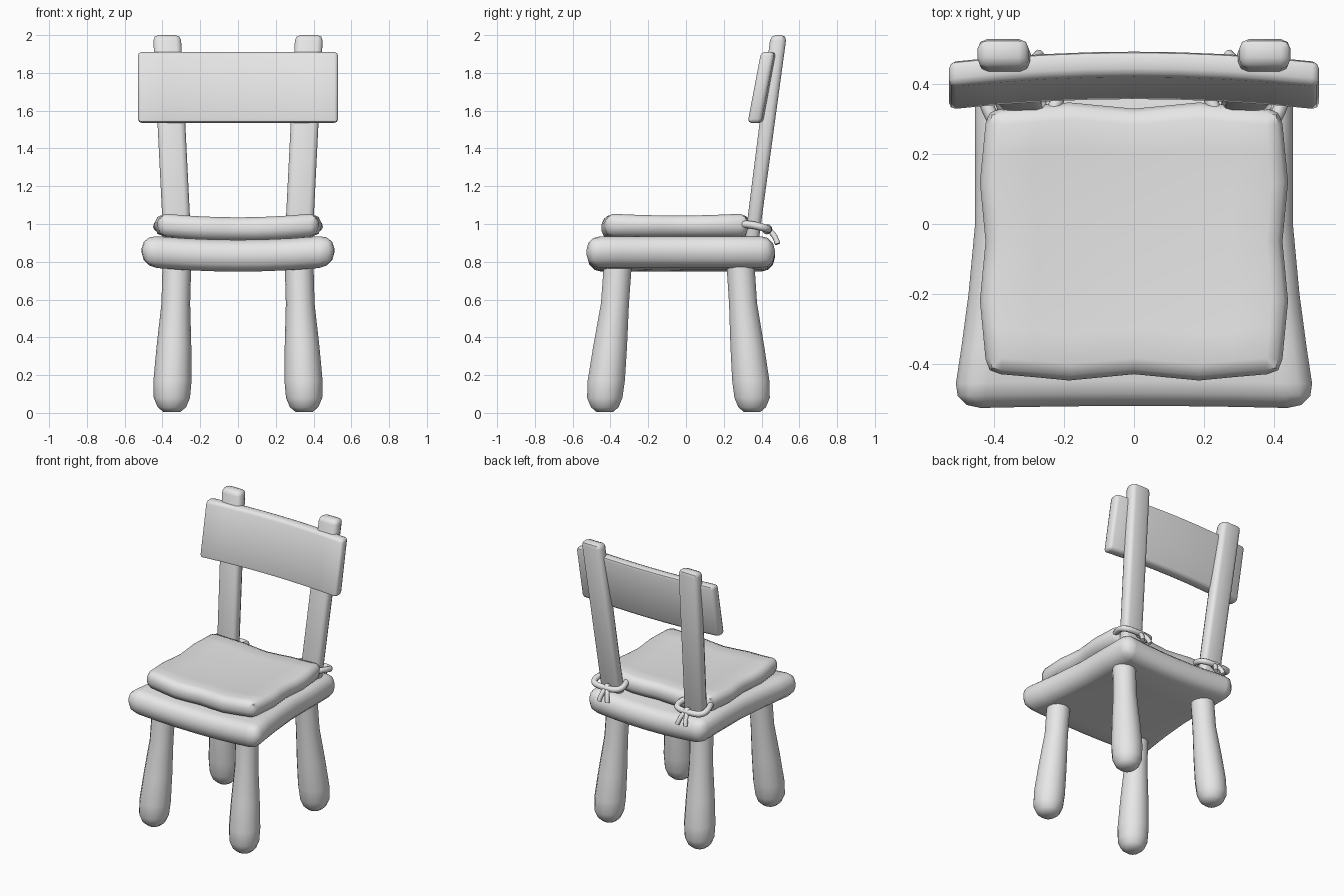
import bpy, bmesh, math
from mathutils import Vector

cube = bpy.data.objects.get("Cube")
if cube:
    bpy.data.objects.remove(cube, do_unlink=True)

grey = bpy.data.materials.new("plain_grey")
grey.use_nodes = True
grey.diffuse_color = (0.8, 0.8, 0.8, 1)
for node in grey.node_tree.nodes:
    if node.type == 'BSDF_PRINCIPLED':
        node.inputs["Base Color"].default_value = (0.8, 0.8, 0.8, 1)


def finish(obj, angle=50):
    bpy.ops.object.select_all(action='DESELECT')
    bpy.context.view_layer.objects.active = obj
    obj.select_set(True)
    bpy.ops.object.shade_smooth_by_angle(angle=math.radians(angle))


def add_mesh(name, bm, angle=50):
    bmesh.ops.recalc_face_normals(bm, faces=bm.faces[:])
    mesh = bpy.data.meshes.new(name)
    bm.to_mesh(mesh)
    bm.free()
    mesh.materials.append(grey)
    obj = bpy.data.objects.new(name, mesh)
    bpy.context.collection.objects.link(obj)
    finish(obj, angle)


def soft_box(name, size, centre, bevel, segments, x_cuts, y_cuts, bend, angle=50):
    """Bevelled box, sliced for detail, then reshaped by the bend function."""
    bm = bmesh.new()
    bmesh.ops.create_cube(bm, size=1)
    for v in bm.verts:
        v.co = Vector(a * b for a, b in zip(v.co, size)) + Vector(centre)
    bmesh.ops.bevel(bm, geom=bm.edges[:], offset=bevel, segments=segments,
                    profile=0.5, affect='EDGES')
    for axis, cuts in ((0, x_cuts), (1, y_cuts)):
        normal = Vector((axis == 0, axis == 1, 0))
        for c in cuts:
            bmesh.ops.bisect_plane(bm, geom=bm.verts[:] + bm.edges[:] + bm.faces[:],
                                   plane_co=normal * c, plane_no=normal)
    for v in bm.verts:
        v.co = bend(*v.co)
    add_mesh(name, bm, angle)


def sag(x):
    return 0.03 * max(0, 1 - (x / 0.48) ** 2)


# Seat: dished plank that flares toward the front
def bend_seat(x, y, z):
    flare = 1 + 0.125 * max(0, -y / 0.47) ** 1.3
    return (x * flare, y + 0.3 * sag(x) * (y < -0.4), z - sag(x))


soft_box("seat", (0.91, 1.0, 0.168), (0, -0.03, 0.862), 0.072, 3,
         [i * 0.125 for i in range(-3, 4)], [-0.35, -0.2, 0, 0.2], bend_seat)


# Cushion: wavy rim and raised corners
def bend_cushion(x, y, z):
    v = y + 0.05
    rim_x = abs(x) / 0.42
    rim_y = abs(v) / 0.38
    wave_x = 0.008 * (math.cos(math.tau * v / 0.335) - 1) * rim_x
    wave_y = 0.009 * (math.cos(math.tau * x / 0.37) - 1) * rim_y
    lift = 0.012 * rim_y ** 2 * (z > 1)
    return (x + math.copysign(wave_x, x), y + math.copysign(wave_y, v),
            z - sag(x) + lift)


soft_box("cushion", (0.85, 0.76, 0.112), (0, -0.05, 1.0), 0.046, 2,
         [i * 0.0925 for i in range(-3, 4)],
         [-0.05 + i * 0.084 for i in range(-3, 4)], bend_cushion)


# Backrest: leaning board bowed away from the sitter
def bend_backrest(x, y, z):
    bow = 0.03 * (1 - (x / 0.53) ** 2)
    return (x, y + 0.395 + 0.19 * (z - 1.72) + bow, z)


soft_box("backrest", (1.06, 0.072, 0.375), (0, 0, 1.723), 0.02, 2,
         [i * 0.13 for i in range(-3, 4)], [], bend_backrest)


def leg(name, side, foot_y, top_y):
    """Club-shaped leg built from stacked rings."""
    profile = [(0.005, 0.045), (0.03, 0.075), (0.08, 0.096), (0.17, 0.101),
               (0.35, 0.092), (0.58, 0.076), (0.84, 0.076)]
    sides = 14
    bm = bmesh.new()
    rings = []
    for z, r in profile:
        t = min(1, max(0, (z - 0.1) / 0.65))
        cx = side * (0.35 - 0.028 * t)
        cy = foot_y + (top_y - foot_y) * t
        rings.append([bm.verts.new((cx + r * math.cos(math.tau * i / sides),
                                    cy + r * math.sin(math.tau * i / sides), z))
                      for i in range(sides)])
    for low, high in zip(rings, rings[1:]):
        for i in range(sides):
            j = (i + 1) % sides
            bm.faces.new((low[i], low[j], high[j], high[i]))
    bm.faces.new(rings[0][::-1])
    bm.faces.new(rings[-1])
    add_mesh(name, bm, 60)


def rope(name, points, radius):
    """Round cord through a few points, turned into a mesh."""
    data = bpy.data.curves.new(name, 'CURVE')
    data.dimensions = '3D'
    data.bevel_depth = radius
    data.bevel_resolution = 2
    data.resolution_u = 4
    data.use_fill_caps = True
    spline = data.splines.new('NURBS')
    spline.points.add(len(points) - 1)
    for p, co in zip(spline.points, points):
        p.co = (*co, 1)
    spline.order_u = 3
    spline.use_endpoint_u = True
    data.materials.append(grey)
    obj = bpy.data.objects.new(name, data)
    bpy.context.collection.objects.link(obj)
    bpy.ops.object.select_all(action='DESELECT')
    bpy.context.view_layer.objects.active = obj
    obj.select_set(True)
    bpy.ops.object.convert(target='MESH')
    finish(bpy.context.object, 60)


for side, label in ((1, "left"), (-1, "right")):
    # Legs
    leg("front_leg_" + label, side, -0.43, -0.357)
    leg("back_leg_" + label, side, 0.35, 0.285)

    # Back posts: lean back and splay outward
    def bend_post(x, y, z):
        rise = z - 0.98
        return (x + side * (0.325 + 0.05 * rise),
                y * (0.88 + 0.12 * rise) + 0.357 + 0.131 * rise, z)

    soft_box("back_post_" + label, (0.147, 0.085, 1.15), (0, 0, 1.425),
             0.028, 2, [], [], bend_post)

    # Cushion tie: loop round the post, knot and two hanging tails
    rope("tie_loop_" + label,
         [(side * x, y, z) for x, y, z in (
             (0.385, 0.27, 1.0), (0.43, 0.34, 1.0), (0.43, 0.43, 0.975),
             (0.32, 0.44, 0.97), (0.215, 0.43, 0.975), (0.215, 0.34, 1.0),
             (0.265, 0.27, 1.0))], 0.02)
    for end, x in (("inner", 0.272), ("outer", 0.335)):
        rope("tie_tail_" + end + "_" + label,
             [(side * 0.31, 0.415, 0.975), (side * (x + 0.31) / 2, 0.465, 0.965),
              (side * x, 0.485, 0.895)], 0.015)
    bm = bmesh.new()
    bmesh.ops.create_uvsphere(bm, u_segments=10, v_segments=6, radius=0.027)
    bmesh.ops.translate(bm, verts=bm.verts[:], vec=(side * 0.31, 0.43, 0.972))
    add_mesh("tie_knot_" + label, bm, 60)
